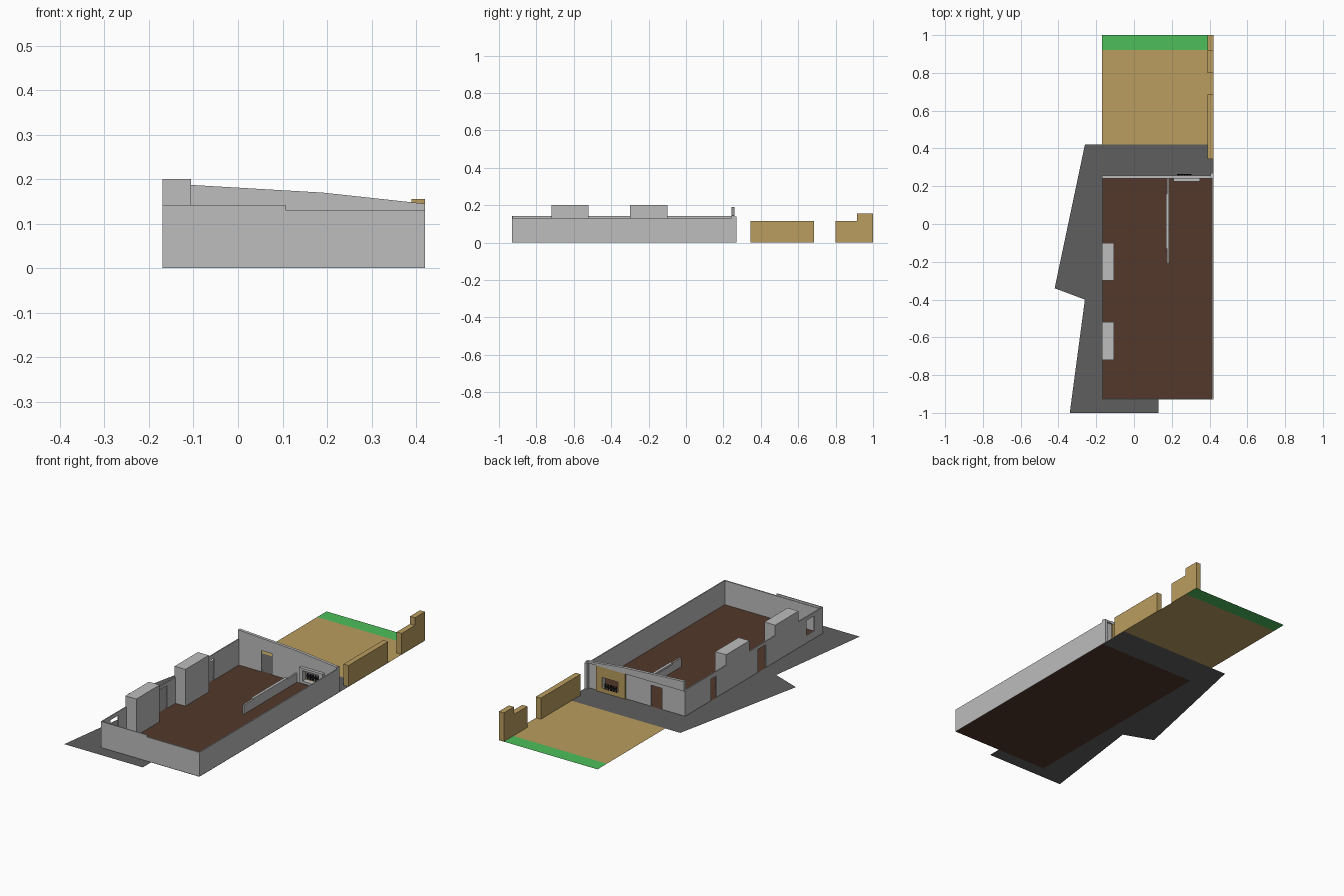
import bpy
import bmesh
from mathutils import Vector

cube = bpy.data.objects.get("Cube")
if cube:
    bpy.data.objects.remove(cube, do_unlink=True)


def material(name, rgb):
    m = bpy.data.materials.new(name)
    m.use_nodes = True
    color = (*rgb, 1.0)
    m.diffuse_color = color
    m.node_tree.nodes["Principled BSDF"].inputs["Base Color"].default_value = color
    return m


GRAY = material("plaster_gray", (0.51, 0.51, 0.51))
BROWN = material("floor_brown", (0.087, 0.040, 0.024))
PAVING = material("paving_gray", (0.114, 0.114, 0.114))
TAN = material("sand_tan", (0.49, 0.337, 0.114))
GREEN = material("hedge_green", (0.074, 0.52, 0.105))
BLACK = material("iron_black", (0.01, 0.01, 0.01))


def finish(name, bm, mat):
    bmesh.ops.remove_doubles(bm, verts=bm.verts, dist=0.0001)
    mesh = bpy.data.meshes.new(name)
    bm.to_mesh(mesh)
    bm.free()
    mesh.materials.append(mat)
    obj = bpy.data.objects.new(name, mesh)
    bpy.context.collection.objects.link(obj)
    return obj


def extrude(bm, offset):
    """Thicken a flat sheet into a closed solid."""
    res = bmesh.ops.extrude_face_region(bm, geom=bm.faces[:], use_keep_orig=True)
    verts = [g for g in res["geom"] if isinstance(g, bmesh.types.BMVert)]
    bmesh.ops.translate(bm, verts=verts, vec=Vector(offset))
    bmesh.ops.recalc_face_normals(bm, faces=bm.faces)


def box(name, x, y, z, mat):
    bm = bmesh.new()
    bm.faces.new([bm.verts.new((a, b, z[0])) for a, b in
                  ((x[0], y[0]), (x[1], y[0]), (x[1], y[1]), (x[0], y[1]))])
    extrude(bm, (0, 0, z[1] - z[0]))
    return finish(name, bm, mat)


def ground(name, outline, mat):
    bm = bmesh.new()
    bm.faces.new([bm.verts.new((x, y, 0)) for x, y in outline])
    return finish(name, bm, mat)


def profile(name, outline, axis, start, depth, mat):
    """Solid from an outline in (x, z) for axis y, or (y, z) for axis x."""
    bm = bmesh.new()
    bm.faces.new([bm.verts.new((u, start, z) if axis == "y" else (start, u, z))
                  for u, z in outline])
    extrude(bm, (0, depth, 0) if axis == "y" else (depth, 0, 0))
    return finish(name, bm, mat)


def wall(name, axis, start, depth, span, height, openings, mat):
    """Upright wall running across the axis, with openings (u0, u1, z0, z1)."""
    us = sorted({*span, *(u for o in openings for u in o[:2])})
    zs = sorted({*height, *(z for o in openings for z in o[2:])})
    bm = bmesh.new()
    for u0, u1 in zip(us, us[1:]):
        for z0, z1 in zip(zs, zs[1:]):
            um, zm = (u0 + u1) / 2, (z0 + z1) / 2
            if any(o[0] < um < o[1] and o[2] < zm < o[3] for o in openings):
                continue
            corners = ((u0, z0), (u1, z0), (u1, z1), (u0, z1))
            bm.faces.new([bm.verts.new((u, start, z) if axis == "y" else (start, u, z))
                          for u, z in corners])
    bmesh.ops.remove_doubles(bm, verts=bm.verts, dist=0.0001)
    extrude(bm, (0, depth, 0) if axis == "y" else (depth, 0, 0))
    return finish(name, bm, mat)


L, R = -0.17, 0.42          # house sides
F, B = -0.93, 0.25          # house front and back
BASE = 0.001

# Ground surfaces
ground("house_floor", [(L, F), (R, F), (R, B), (L, B)], BROWN)
ground("side_paving", [(L, B), (L, F), (0.13, F), (0.13, -1), (-0.34, -1),
                       (-0.26, -0.40), (-0.42, -0.34), (-0.26, 0.42), (L, 0.42)], PAVING)
ground("back_paving", [(L, B), (R, B), (R, 0.42), (L, 0.42)], PAVING)
ground("yard", [(L, 0.42), (R, 0.42), (R, 0.92), (L, 0.92)], TAN)
ground("hedge_strip", [(L, 0.92), (R, 0.92), (R, 1), (L, 1)], GREEN)

# Outer walls
wall("left_wall", "x", L, 0.006, (F, B), (BASE, 0.142),
     [(-0.02, 0.03, BASE, 0.118), (-0.44, -0.375, BASE, 0.125),
      (-0.855, -0.79, 0.04, 0.122)], GRAY)
wall("right_wall", "x", R, -0.006, (F, 0.27), (BASE, 0.131), [], GRAY)
wall("front_wall", "y", F, 0.007, (L, R), (BASE, 0.131), [], GRAY)
box("front_wall_raised_part", (L, 0.107), (F, F + 0.004), (0.131, 0.142), GRAY)
window = (0.228, 0.324, 0.025, 0.082)
wall("back_wall", "y", 0.242, 0.008, (L, R), (BASE, 0.14),
     [(-0.03, 0.035, BASE, 0.115), window], GRAY)
profile("back_gable", [(L, 0.138), (R, 0.138), (R, 0.145), (0.19, 0.17), (L, 0.191)],
        "y", 0.242, 0.016, GRAY)
box("back_corner_pier", (0.405, R), (B, 0.27), (BASE, 0.14), GRAY)

# Back window: tan facing, inner surround and iron bars
wall("window_facing", "y", B, 0.007, (0.185, 0.36), (BASE, 0.139), [window], TAN)
wall("window_surround", "y", 0.225, 0.017, (0.21, 0.35), (0.012, 0.095), [window], GRAY)
for i in range(5):
    x = 0.232 + i * 0.016
    box(f"window_bar_{i + 1}", (x, x + 0.007), (0.258, 0.263), (0.025, 0.056), BLACK)
box("window_rail", (0.228, 0.304), (0.259, 0.264), (0.036, 0.046), BLACK)

# Chimney breasts on the left wall
for name, y in (("front_chimney", -0.62), ("back_chimney", -0.20)):
    box(name, (L, -0.105), (y - 0.1, y + 0.1), (BASE, 0.2), GRAY)

# Low partition inside
box("partition", (0.175, 0.184), (-0.21, 0.242), (BASE, 0.05), GRAY)
box("partition_cap", (0.169, 0.184), (-0.13, 0.16), (0.045, 0.055), GRAY)

# Yard boundary walls
box("yard_wall", (0.39, R), (0.345, 0.685), (BASE, 0.115), TAN)
profile("stepped_yard_wall", [(0.8, BASE), (1, BASE), (1, 0.156), (0.915, 0.156),
                              (0.915, 0.115), (0.8, 0.115)], "x", 0.39, 0.03, TAN)
